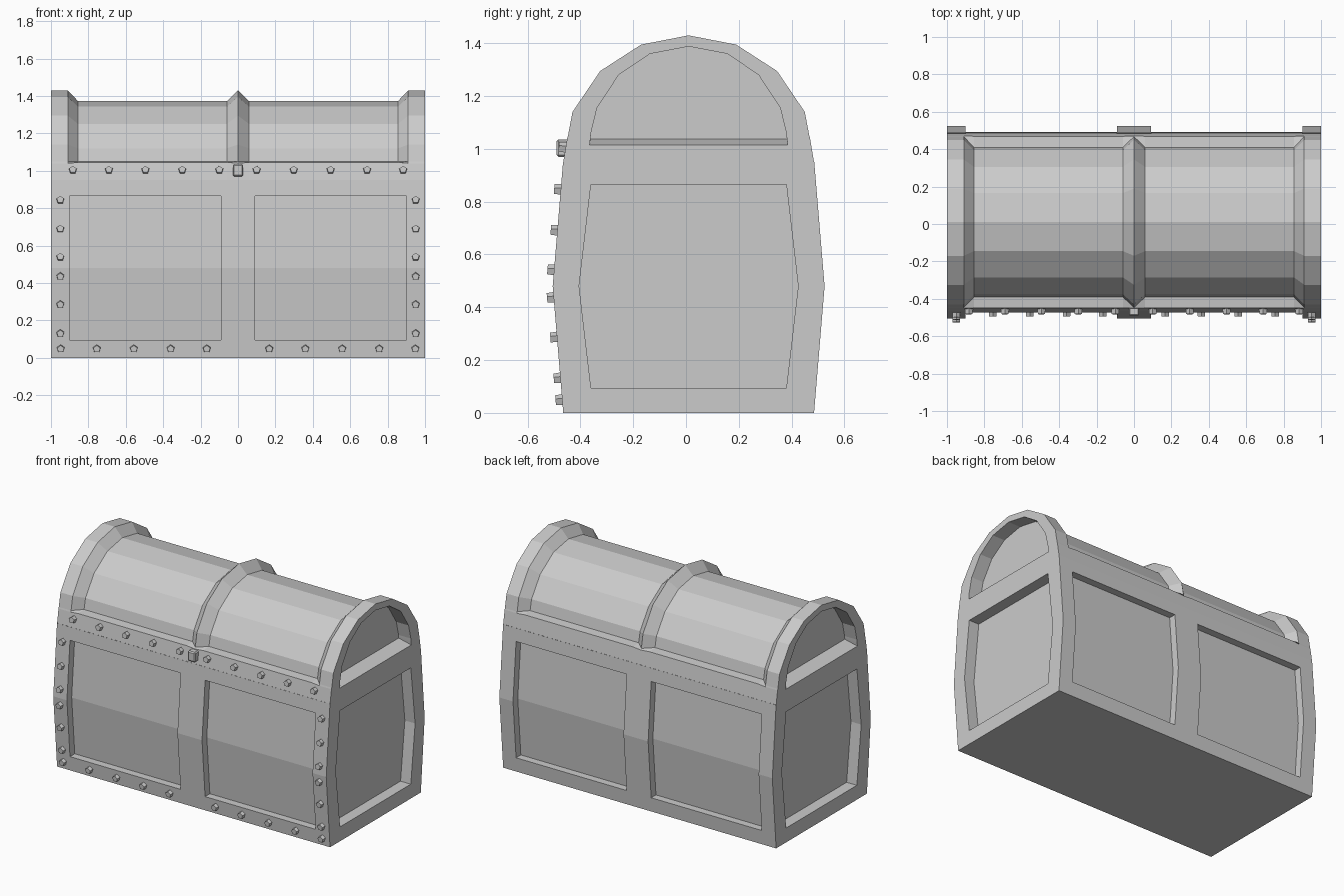
import bpy, bmesh, math
from mathutils import Matrix, Vector

if "Cube" in bpy.data.objects:
    bpy.data.objects.remove(bpy.data.objects["Cube"])

CY = 0.01  # depth centre of the shell


def finish(bm, name, weld=True):
    if weld:
        bmesh.ops.remove_doubles(bm, verts=bm.verts[:], dist=0.0005)
    bmesh.ops.recalc_face_normals(bm, faces=bm.faces[:])
    me = bpy.data.meshes.new(name)
    bm.to_mesh(me)
    bm.free()
    ob = bpy.data.objects.new(name, me)
    bpy.context.collection.objects.link(ob)
    return ob


def half_depth(z):
    return 0.515 - 0.04 * abs(z - 0.48) / 0.48


# Body: bulging box, a grid on each wall with sunken panels
zs = [0, 0.095, 0.48, 0.865, 0.95]
xs = [-1, -0.9, -0.09, 0.09, 0.9, 1]
inner = [0.37, 0.37, 0.415, 0.37, 0.37]
bm = bmesh.new()
recesses = []


def wall(columns, panels, push):
    """columns: vertical rows of points; panels: columns to sink by push."""
    vs = [[bm.verts.new(p) for p in col] for col in columns]
    for i in range(len(vs) - 1):
        strip = [bm.faces.new((vs[i][j], vs[i + 1][j], vs[i + 1][j + 1], vs[i][j + 1]))
                 for j in range(len(zs) - 1)]
        if i in panels:
            recesses.append((strip[1:3], Vector(push)))


for s in (-1, 1):
    wall([[(x, CY + s * half_depth(z), z) for z in zs] for x in xs],
         (1, 3), (0, -s * 0.05, 0))
    cols = [[(s, CY + a * (half_depth(z) if edge else w), z) for z, w in zip(zs, inner)]
            for a, edge in ((-1, True), (-1, False), (1, False), (1, True))]
    wall(cols, (1,), (-s * 0.075, 0, 0))
d = half_depth(0)
bm.faces.new([bm.verts.new((x, CY + y, 0)) for x, y in ((-1, -d), (1, -d), (1, d), (-1, d))])
for faces, push in recesses:
    out = bmesh.ops.extrude_face_region(bm, geom=faces)["geom"]
    bmesh.ops.translate(bm, vec=push, verts=[v for v in out if isinstance(v, bmesh.types.BMVert)])
    for f in faces:
        if f.is_valid:
            bm.faces.remove(f)
finish(bm, "chest_body")

# Lid: arched sections lofted along x, with end frames and a middle ridge
outer = [(.475, .95), (.46, 1.04), (.457, 1.05), (.44, 1.14), (.335, 1.295), (.18, 1.395), (0, 1.43)]
barrel = [(.475, .95), (.459, 1.045), (.40, 1.05), (.385, 1.12), (.295, 1.25), (.155, 1.343), (0, 1.372)]
arch = [(.375, 1.015), (.372, 1.04), (.37, 1.06), (.347, 1.155), (.265, 1.28), (.147, 1.36), (0, 1.388)]
panel = [(.372, 1.038), (.371, 1.048)] + arch[2:]
half = [(0.91, panel), (1, arch), (1, outer), (0.91, outer), (0.855, barrel), (0.06, barrel)]
sections = [(-x, p) for x, p in half] + [(0, outer)] + half[::-1]
bm = bmesh.new()
rings = []
for x, prof in sections:
    pts = [(-y, z) for y, z in prof] + [(y, z) for y, z in prof[-2::-1]]
    rings.append([bm.verts.new((x, CY + y, z)) for y, z in pts])
for a, b in zip(rings, rings[1:]):
    for i in range(len(a) - 1):
        bm.faces.new((a[i], a[i + 1], b[i + 1], b[i]))
for k in (0, -1):
    bm.faces.new(rings[k])
for a, b in ((0, 1), (1, 2), (-1, -2), (-2, -3)):  # sills of the end recesses
    bm.faces.new((rings[a][0], rings[a][-1], rings[b][-1], rings[b][0]))
finish(bm, "chest_lid")

# Rivets: five-sided studs along the front frame
spots = [(x, 1.005) for x in (.1, .298, .495, .69, .883)]
spots += [(x, 0.048) for x in (.167, .36, .557, .755, .948)]
spots += [(0.95, z) for z in (.845, .69, .54, .435, .285, .13)]
bm = bmesh.new()
for x, z in spots:
    for s in (-1, 1):
        y = CY - (half_depth(z) if z < .95 else .467)
        tilt = math.atan(0.04 / 0.48) * (1 if z < .48 else -1)
        mat = Matrix.Translation((s * x, y - 0.008, z)) @ Matrix.Rotation(math.pi / 2 + tilt, 4, 'X')
        bmesh.ops.create_cone(bm, cap_ends=True, segments=5, radius1=0.023, radius2=0.02,
                              depth=0.034, matrix=mat)
finish(bm, "front_rivets", weld=False)

# Latch: small bevelled block at the front centre
bm = bmesh.new()
bmesh.ops.create_cube(bm, size=1, matrix=Matrix.Translation((0, -0.465, 1.003))
                      @ Matrix.Diagonal((0.056, 0.05, 0.066, 1)))
bmesh.ops.bevel(bm, geom=bm.edges[:], offset=0.007, segments=1, affect='EDGES')
finish(bm, "latch")
